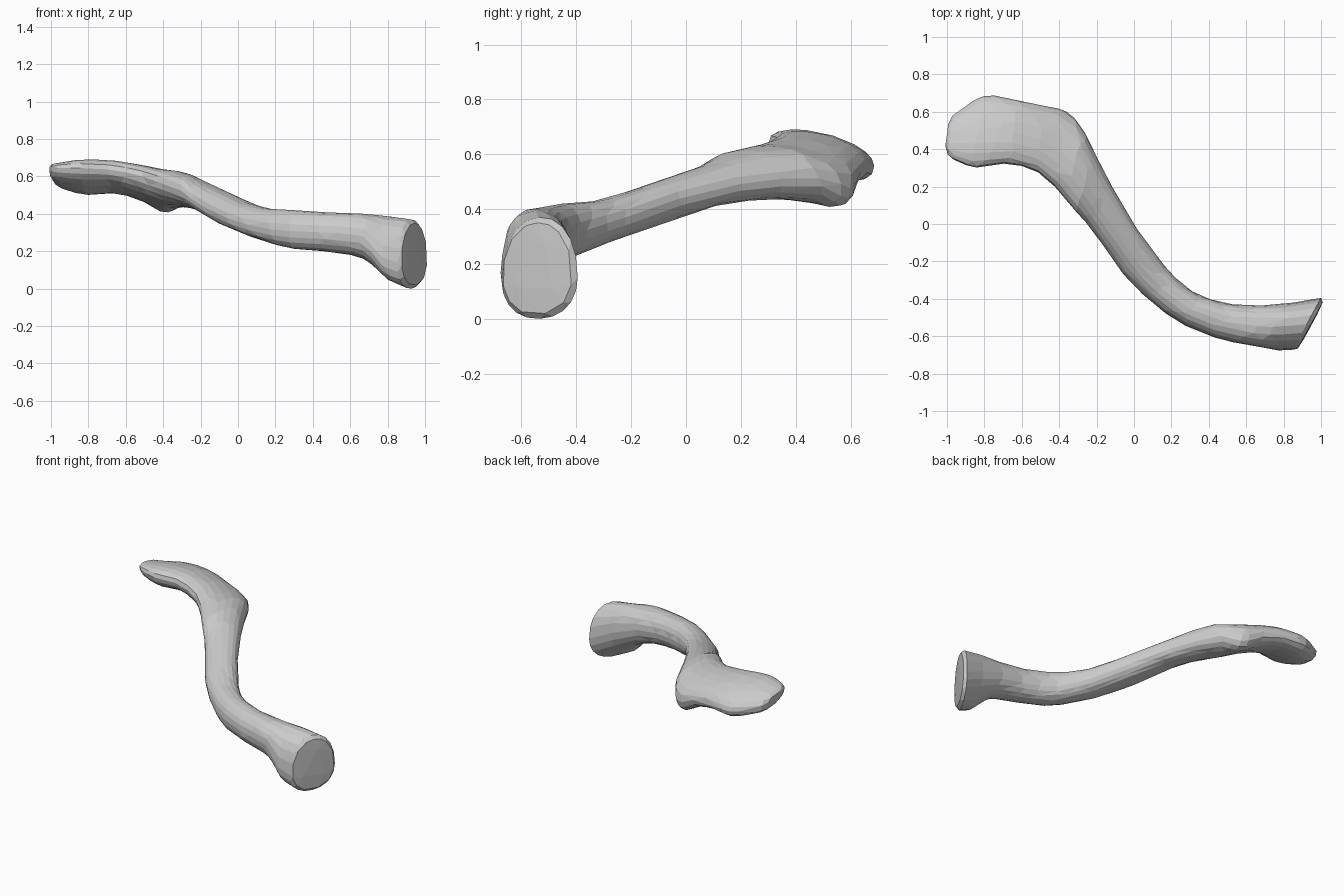
import bpy, bmesh, math
from mathutils import Vector

if "Cube" in bpy.data.objects:
    bpy.data.objects.remove(bpy.data.objects["Cube"])

# Bone cross-sections: back edge xyz, front edge xyz, height above and below the centre
STATIONS = [
    (-.93, .61, .575, -.965, .345, .645, .05, .065),
    (-.80, .685, .555, -.85, .303, .645, .075, .085),
    (-.65, .668, .555, -.68, .322, .635, .08, .075),
    (-.50, .635, .53, -.53, .285, .605, .085, .09),
    (-.36, .60, .49, -.43, .205, .57, .10, .095),
    (-.27, .50, .51, -.36, .125, .545, .10, .09),
    (-.19, .34, .51, -.30, .055, .52, .09, .085),
    (-.10, .17, .485, -.25, .00, .48, .08, .075),
    (.00, .00, .445, -.15, -.135, .42, .08, .08),
    (.10, -.14, .395, -.05, -.275, .375, .08, .08),
    (.20, -.265, .355, .08, -.405, .335, .085, .085),
    (.33, -.37, .32, .25, -.53, .31, .105, .10),
    (.50, -.425, .305, .46, -.615, .30, .105, .105),
    (.68, -.435, .28, .66, -.655, .28, .12, .12),
    (.85, -.42, .22, .77, -.675, .17, .19, .14),
    (1.0, -.395, .15, .85, -.672, .14, .225, .145),
]
SIDES, STEPS = 20, 3


def ring(s):
    """Rounded section spanning the back and front edges."""
    back, front, up, down = Vector(s[:3]), Vector(s[3:6]), s[6], s[7]
    mid, half = (back + front) / 2, (back - front) / 2
    pts = []
    for i in range(SIDES):
        a = 2 * math.pi * i / SIDES
        c, h = math.cos(a), math.sin(a)
        c = math.copysign(abs(c) ** .92, c)
        h = math.copysign(abs(h) ** .92, h)
        pts.append(mid + half * c + Vector((0, 0, h * (up if h > 0 else down))))
    return pts


def catmull(a, b, c, d, t):
    return [.5 * (2 * q + (r - p) * t + (2 * p - 5 * q + 4 * r - s) * t * t
                  + (3 * q - p - 3 * r + s) * t ** 3) for p, q, r, s in zip(a, b, c, d)]


def cap(pts, scale, shift):
    mid = sum(pts, Vector()) / len(pts)
    return [mid + (p - mid) * scale + Vector(shift) for p in pts]


# Smoothly interpolated rings with rounded end caps
n = len(STATIONS)
rings = []
for i in range(n - 1):
    quad = [STATIONS[min(max(i + k, 0), n - 1)] for k in (-1, 0, 1, 2)]
    rings += [ring(catmull(*quad, k / STEPS)) for k in range(STEPS)]
rings.append(ring(STATIONS[-1]))
first, last = rings[0], rings[-1]
rings = ([cap(first, .45, (-.053, 0, .015)), cap(first, .8, (-.035, 0, .008))] + rings
         + [cap(last, .9, (.018, -.008, 0)), cap(last, .5, (.022, -.01, 0))])

bm = bmesh.new()
loops = [[bm.verts.new(p) for p in r] for r in rings]
for a, b in zip(loops, loops[1:]):
    for i in range(SIDES):
        j = (i + 1) % SIDES
        bm.faces.new((a[i], a[j], b[j], b[i]))
bm.faces.new(loops[0])
bm.faces.new(loops[-1])
bmesh.ops.recalc_face_normals(bm, faces=bm.faces)

# Bony knob on the underside of the outer bend
knob = Vector((-.40, .575, .43))
for v in bm.verts:
    d = (v.co - knob).length
    if d < .13 and v.co.z < .5:
        v.co.z -= .035 * (1 - d / .13)
low = min(v.co.z for v in bm.verts)
bmesh.ops.translate(bm, verts=bm.verts, vec=(0, 0, -low))

mesh = bpy.data.meshes.new("collar_bone")
bm.to_mesh(mesh)
bm.free()
bone = bpy.data.objects.new("collar_bone", mesh)
bpy.context.collection.objects.link(bone)
grey = bpy.data.materials.new("bone_grey")
grey.diffuse_color = (.6, .6, .6, 1)
grey.use_nodes = True
grey.node_tree.nodes["Principled BSDF"].inputs["Base Color"].default_value = grey.diffuse_color
mesh.materials.append(grey)

# Irregular low-poly facets
dec = bone.modifiers.new("facets", 'DECIMATE')
dec.ratio = .4
